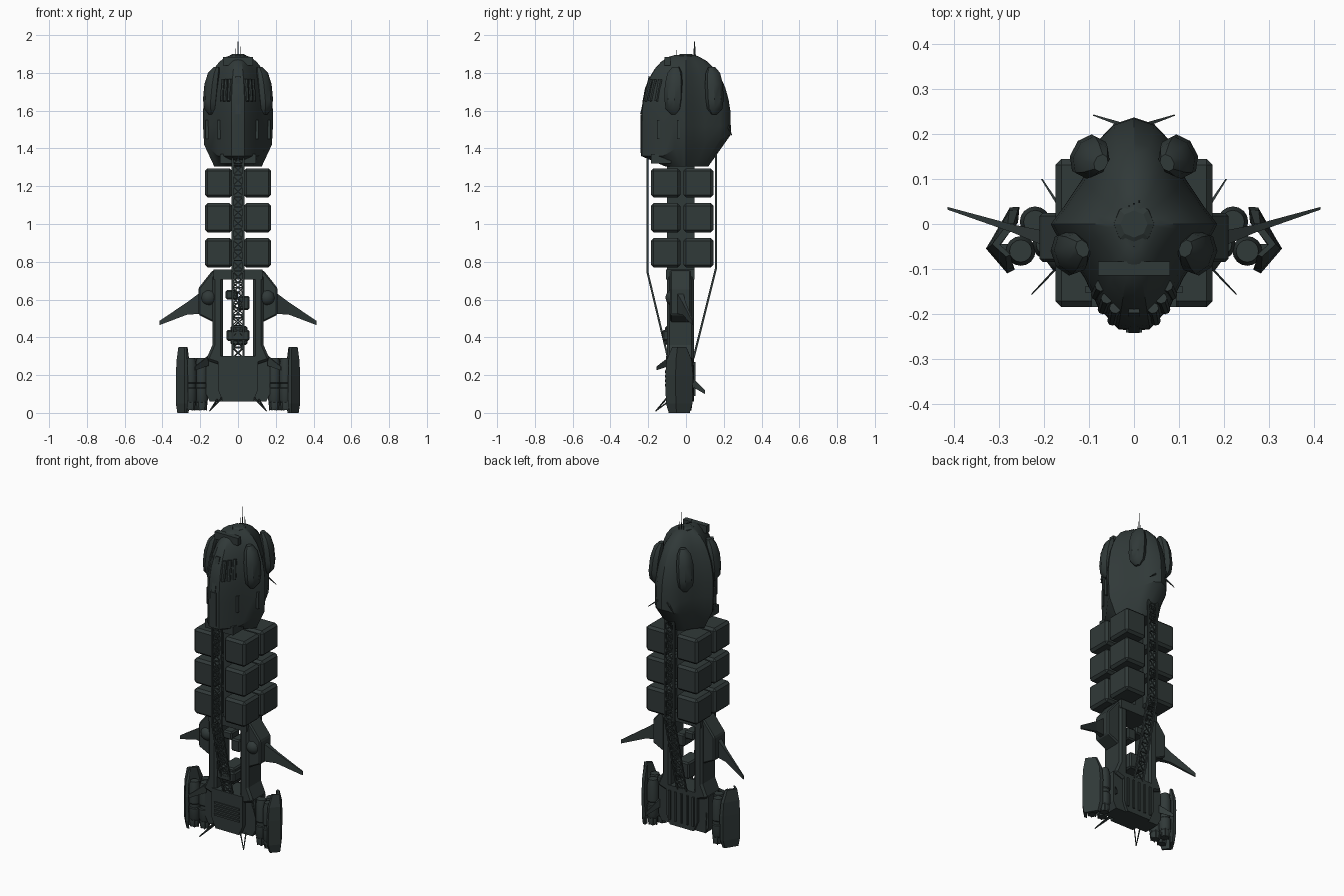
import bpy, bmesh, math
from mathutils import Vector

if "Cube" in bpy.data.objects:
    bpy.data.objects.remove(bpy.data.objects["Cube"])

mat = bpy.data.materials.new("dark green grey")
mat.diffuse_color = (0.030, 0.041, 0.040, 1)
mat.use_nodes = True
mat.node_tree.nodes["Principled BSDF"].inputs["Base Color"].default_value = mat.diffuse_color


def finish(name, bm, mirror=False, smooth=0, bevel=0):
    bmesh.ops.recalc_face_normals(bm, faces=bm.faces)
    me = bpy.data.meshes.new(name)
    bm.to_mesh(me)
    bm.free()
    ob = bpy.data.objects.new(name, me)
    bpy.context.collection.objects.link(ob)
    me.materials.append(mat)
    if smooth:
        bpy.ops.object.select_all(action='DESELECT')
        ob.select_set(True)
        bpy.context.view_layer.objects.active = ob
        bpy.ops.object.shade_smooth_by_angle(angle=math.radians(smooth))
    if bevel:
        b = ob.modifiers.new("bevel", 'BEVEL')
        b.width, b.segments = bevel, 1
    if mirror:
        ob.modifiers.new("mirror", 'MIRROR')
    return ob


def add_loft(bm, rings):
    """Skin a list of equal-length closed rings and cap both ends."""
    vs = [[bm.verts.new(p) for p in r] for r in rings]
    n = len(vs[0])
    for a, b in zip(vs, vs[1:]):
        for i in range(n):
            bm.faces.new((a[i], a[(i + 1) % n], b[(i + 1) % n], b[i]))
    bm.faces.new(vs[0])
    bm.faces.new(vs[-1])


def add_box(bm, x, y, z):
    add_loft(bm, [[(x[0], y[0], k), (x[1], y[0], k), (x[1], y[1], k), (x[0], y[1], k)] for k in z])


def add_bar(bm, p, q, w, w2=None, n=4):
    """Straight bar from p to q; w2 tapers the far end."""
    p, q = Vector(p), Vector(q)
    rot = (q - p).to_track_quat('Z', 'Y')
    ring = lambda c, r: [c + rot @ Vector((r * math.cos(t), r * math.sin(t), 0))
                         for t in [math.tau * (i + .5) / n for i in range(n)]]
    add_loft(bm, [ring(p, w), ring(q, w if w2 is None else w2)])


def add_turned(bm, cx, cy, prof, n=16):
    add_loft(bm, [[(cx + r * math.cos(math.tau * i / n), cy + r * math.sin(math.tau * i / n), z)
                   for i in range(n)] for r, z in prof])


def prism(bm, poly, y0, y1):
    add_loft(bm, [[(x, y, z) for x, z in poly] for y in (y0, y1)])


# Command hull: one lobed cross-section scaled up the height
half = [(0, -.238), (.035, -.234), (.08, -.185), (.11, -.12), (.15, -.06), (.175, -.02), (.185, 0),
        (.155, .04), (.115, .1), (.085, .18), (.045, .222), (0, .237)]
section = half + [(-x, y) for x, y in half[-2:0:-1]]


def hull_pt(x, y, s):
    return x * s[1], y * (s[2] if y < 0 else s[3])


def rim(y):
    return 1.36 + max(0, min(.06, (y + .12) * .6)) + max(0, (y - .12) * .45)


levels = [(1.52, 1, 1, 1), (1.60, 1, .99, .99), (1.66, .97, .96, .95), (1.72, .91, .91, .88),
          (1.78, .80, .80, .77), (1.82, .70, .70, .65), (1.86, .53, .55, .48),
          (1.885, .34, .38, .3), (1.895, .18, .25, .18)]
rings = [[(x * .68, max(-.11, y * .5), 1.305) for x, y in section],
         [(x * .97, y, rim(y)) for x, y in section]]
rings += [[(*hull_pt(x, y, s), s[0]) for x, y in section] for s in levels]
bm = bmesh.new()
add_loft(bm, rings)
finish("command_hull", bm, smooth=28)

# Chin, front keel, roof bar and roof hatch
bm = bmesh.new()
add_box(bm, (-.095, .095), (-.185, -.08), (1.32, 1.37))
add_box(bm, (-.018, .018), (-.241, -.2), (1.375, 1.58))
add_bar(bm, (0, -.23, 1.58), (0, -.185, 1.78), .018)
add_box(bm, (-.08, .08), (-.115, -.083), (1.84, 1.885))
add_turned(bm, 0, 0, [(.05, 1.86), (.045, 1.892), (.03, 1.9)], 8)
finish("hull_fittings", bm)

# Window slots and side vents
bm = bmesh.new()
for x, y in ((.05, -.222), (.072, -.196), (.088, -.163)):
    add_bar(bm, (x * .97, y * .97, 1.65), (x * .84, y * .84, 1.765), .011, .013, 8)
for x, y in ((.1, -.146), (.165, -.04)):
    add_bar(bm, (x, y, 1.45), (x, y, 1.55), .011)
finish("window_slots", bm, mirror=True)


# Rounded side pods on the hull
def hull_pod(name, cx, cy, ang):
    bm = bmesh.new()
    d, t = Vector((math.cos(ang), math.sin(ang), 0)), Vector((-math.sin(ang), math.cos(ang), 0))
    octa = [(math.cos(a), math.sin(a)) for a in [math.tau * (i + .5) / 8 for i in range(8)]]
    spec = [(1.58, .3, 0), (1.61, .85, .004), (1.66, 1, .004), (1.74, 1, -.004), (1.80, .8, -.016), (1.83, .4, -.03)]
    add_loft(bm, [[Vector((cx, cy, z)) + d * (u * .037 * s + o) + t * (v * .05 * s) for u, v in octa]
                  for z, s, o in spec])
    finish(name, bm, mirror=True, smooth=35)


hull_pod("front_hull_pod", .143, -.065, math.radians(-20))
hull_pod("rear_hull_pod", .1, .15, math.radians(28))

# Antennas on the roof and rear whiskers
bm = bmesh.new()
for x, y, z in ((0, .045, 2.0), (.012, .05, 1.94), (-.012, .04, 1.93), (0, -.05, 1.92)):
    add_bar(bm, (x, y, 1.86), (x, y, z), .003, .0015)
for s in (-1, 1):
    add_bar(bm, (s * .03, .222, 1.52), (s * .09, .242, 1.47), .006, .002)
finish("antennas", bm)

# Cargo containers: three layers of four
bm = bmesh.new()
for z in (.77, .955, 1.14):
    for x in ((-.175, -.03), (.03, .175)):
        for y in ((-.185, -.03), (-.013, .145)):
            add_box(bm, x, y, (z, z + .155))
finish("cargo_containers", bm, bevel=.014)

# Core column through the cargo
bm = bmesh.new()
add_box(bm, (-.028, .028), (-.1, .045), (.74, 1.32))
finish("core_column", bm)


# Flat lattice trusses front and back
def truss(name, path):
    bm = bmesh.new()
    h = .03
    for (y0, z0), (y1, z1) in zip(path, path[1:]):
        n = round(math.hypot(y1 - y0, z1 - z0) / .058)
        at = lambda s, k: (s * h, y0 + (y1 - y0) * k / n, z0 + (z1 - z0) * k / n)
        for s in (-1, 1):
            add_bar(bm, at(s, 0), at(s, n), .0075)
        for k in range(n):
            add_bar(bm, at(-1, k), at(1, k), .005)
            for s in (-1, 1):
                add_bar(bm, at(s, k), at(-s, k + 1), .004)
    finish(name, bm)


truss("front_truss", [(-.205, 1.37), (-.205, .75), (-.095, .29)])
truss("rear_truss", [(.16, 1.43), (.16, .77), (.04, .29)])

# Drive frame: top beam, side rails and shoulders
bm = bmesh.new()
add_box(bm, (-.13, .13), (-.105, .045), (.705, .76))
finish("frame_top_beam", bm)
bm = bmesh.new()
prism(bm, [(.08, .25), (.17, .28), (.135, .36), (.135, .73), (.08, .73)], -.1, .042)
finish("frame_rail", bm, mirror=True, bevel=.012)
bm = bmesh.new()
prism(bm, [(.12, .755), (.135, .755), (.21, .66), (.21, .52), (.13, .48), (.12, .48)], -.085, .025)
finish("frame_shoulder", bm, mirror=True, bevel=.02)
bm = bmesh.new()
bmesh.ops.create_icosphere(bm, subdivisions=2, radius=.045)
bmesh.ops.translate(bm, verts=bm.verts, vec=(.155, -.065, .61))
finish("shoulder_dome", bm, mirror=True, smooth=40)

# Wings
bm = bmesh.new()
add_loft(bm, [[(x, y - t, a), (x, y + t, a), (x, y + t, b), (x, y - t, b)]
              for x, y, t, a, b in ((.19, -.035, .018, .525, .645), (.27, -.01, .009, .52, .585),
                                    (.415, .035, .003, .465, .488))])
finish("wing", bm, mirror=True)

# Machinery in the open bay
bm = bmesh.new()
for x, y, z in (((-.065, 0), (-.06, .02), (.60, .65)), ((0, .06), (-.07, .02), (.545, .62)),
                ((-.06, .06), (-.125, -.03), (.38, .44)), ((-.04, .05), (-.11, .03), (.36, .46))):
    add_box(bm, x, y, z)
finish("bay_machinery", bm, bevel=.008)

# Lower engine block with louvres
bm = bmesh.new()
prism(bm, [(-.15, .06), (.15, .06), (.17, .1), (.17, .29), (-.17, .29), (-.17, .1)], -.075, .025)
prism(bm, [(-.08, .06), (.08, .06), (.105, .12), (.105, .3), (-.105, .3), (-.105, .12)], -.105, .042)
for i in range(4):
    add_box(bm, (-.085, .085), (-.112, -.09), (.14 + .024 * i, .152 + .024 * i))
for i in range(5):
    x = -.08 + .04 * i
    add_box(bm, (x - .006, x + .006), (.03, .05), (.09, .27))
finish("engine_block", bm)

# Engine cylinders with collars and nozzles
bm = bmesh.new()
for x, y, r in ((.22, .005, .034), (.252, -.06, .033), (.192, -.045, .034)):
    add_turned(bm, x, y, [(r * .7, .015), (r * .85, .05), (r * .8, .055), (r, .07), (r, .13), (r * .88, .135),
                          (r * .88, .155), (r, .16), (r, .25), (r * .75, .29)])
    for a in range(6):
        t = math.tau * a / 6
        px, py = x + r * .72 * math.cos(t), y + r * .72 * math.sin(t)
        add_bar(bm, (px, py, .06), (px, py, .012), .009, .003)
finish("engine_cylinders", bm, mirror=True, smooth=30)

# Bent outer armour plates
chev = [(.255, .038), (.276, .037), (.329, -.055), (.282, -.11), (.266, -.102), (.303, -.056), (.268, .0), (.258, .005)]
bm = bmesh.new()
add_loft(bm, [[(.29 + (x - .29) * sx, -.035 + (y + .035) * sy, z) for x, y in chev]
              for z, sx, sy in ((0, .8, .75), (.05, 1, .95), (.2, 1, 1), (.28, .9, .9), (.35, .65, .5))])
add_box(bm, (.24, .31), (-.07, -.045), (.09, .24))
finish("armour_plate", bm, mirror=True)

# Small fins and landing struts at the tail
bm = bmesh.new()
for p, q, h in (((.16, -.085, .30), (.228, -.157, .225), .05), ((.16, .03, .19), (.205, .1, .1), .05)):
    add_loft(bm, [[(p[0] - .004, p[1], p[2]), (p[0] + .004, p[1], p[2]),
                   (p[0] + .004, p[1], p[2] - h), (p[0] - .004, p[1], p[2] - h)],
                  [(q[0] - .002, q[1], q[2] + .02), (q[0] + .002, q[1], q[2] + .02),
                   (q[0] + .002, q[1], q[2]), (q[0] - .002, q[1], q[2])]])
for p in ((.085, -.1, .08), (.11, -.08, .07)):
    add_bar(bm, p, (.15, -.16, .01), .005, .003)
finish("tail_fins", bm, mirror=True)
